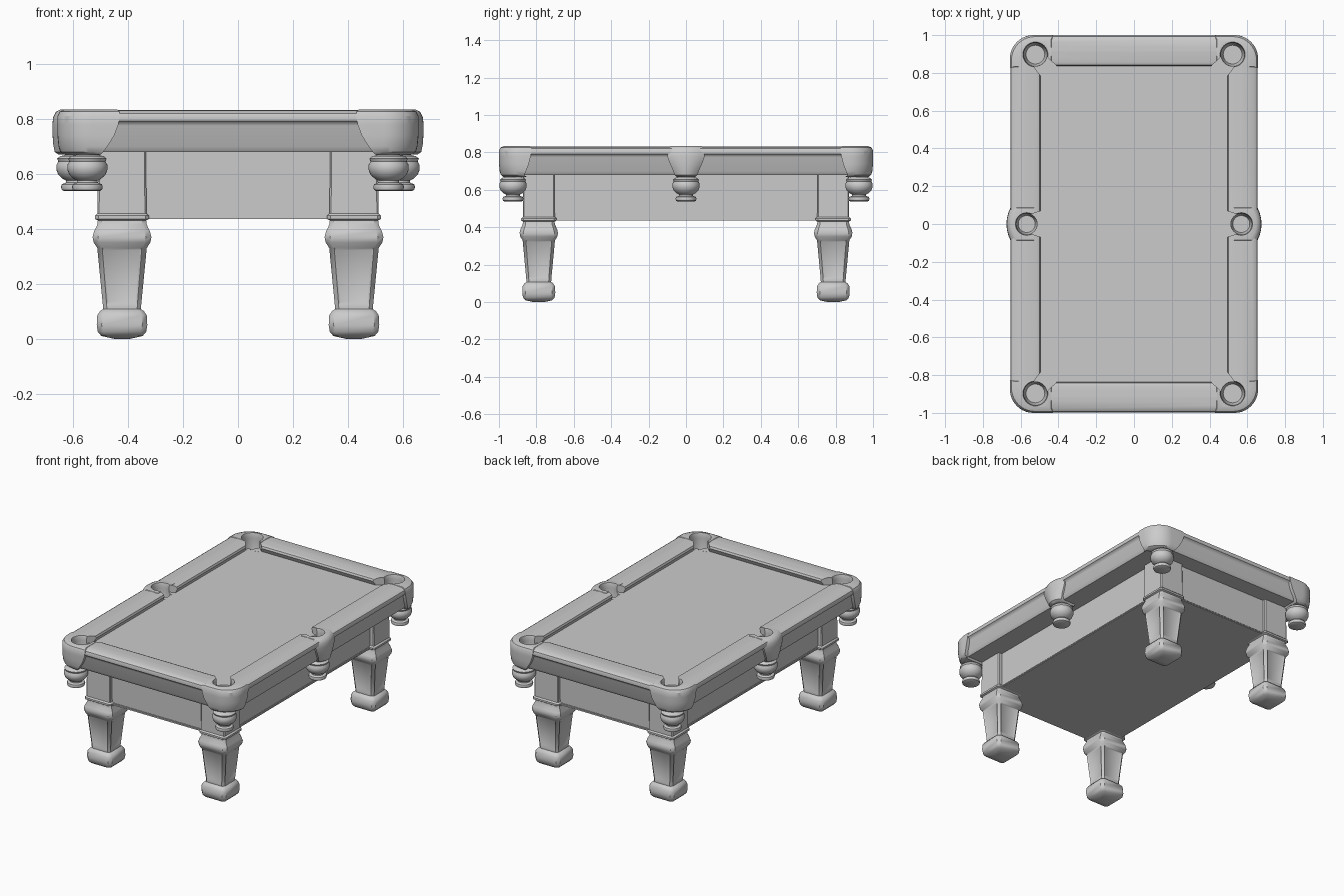
import bpy, bmesh, math
from mathutils import Vector

cube = bpy.data.objects.get("Cube")
if cube:
    bpy.data.objects.remove(cube)

grey = bpy.data.materials.new("plain_grey")
grey.use_nodes = True
COLOUR = (0.6, 0.6, 0.6, 1)
grey.diffuse_color = COLOUR
grey.node_tree.nodes["Principled BSDF"].inputs["Base Color"].default_value = COLOUR


def finish(name, bm, angle=35):
    bmesh.ops.recalc_face_normals(bm, faces=bm.faces)
    mesh = bpy.data.meshes.new(name)
    bm.to_mesh(mesh)
    bm.free()
    mesh.materials.append(grey)
    ob = bpy.data.objects.new(name, mesh)
    bpy.context.collection.objects.link(ob)
    smooth(ob, angle)
    return ob


def smooth(ob, angle=35):
    bpy.ops.object.select_all(action='DESELECT')
    ob.select_set(True)
    bpy.context.view_layer.objects.active = ob
    bpy.ops.object.shade_smooth_by_angle(angle=math.radians(angle))


def loft(bm, rings):
    """Skin a stack of equal-sized closed rings and cap both ends."""
    loops = [[bm.verts.new(p) for p in ring] for ring in rings]
    n = len(loops[0])
    sides = []
    for a, b in zip(loops, loops[1:]):
        sides.append([bm.faces.new((a[i], a[(i + 1) % n], b[(i + 1) % n], b[i])) for i in range(n)])
    bm.faces.new(loops[0])
    bm.faces.new(loops[-1])
    return sides


def block(name, hx, hy, z0, z1, bevel=0.0):
    bm = bmesh.new()
    loft(bm, [[(sx * hx, sy * hy, z) for sx, sy in ((-1, -1), (1, -1), (1, 1), (-1, 1))] for z in (z0, z1)])
    if bevel:
        bmesh.ops.bevel(bm, geom=bm.edges[:], offset=bevel, segments=2, affect='EDGES')
    return finish(name, bm)


def circle(cx, cy, r, z, n=32):
    return [(cx + r * math.cos(math.tau * i / n), cy + r * math.sin(math.tau * i / n), z) for i in range(n)]


def side_name(sx, sy):
    return ("front_" if sy < 0 else "back_" if sy > 0 else "") + ("left" if sx > 0 else "right")


CORNERS = [(sx, sy) for sx in (1, -1) for sy in (1, -1)]
POCKETS = CORNERS + [(1, 0), (-1, 0)]
BED = 0.785
carved = []

# Playing bed, apron and bottom moulding
carved.append(block("playing_bed", 0.61, 0.95, 0.68, BED))
block("apron", 0.483, 0.85, 0.44, 0.69)
block("apron_moulding", 0.49, 0.857, 0.435, 0.45, 0.004)

# Rails: one cross-section (distance from outer edge, height) run along each side
PROFILE = [(0.035, 0.68), (0.022, 0.70), (0.018, 0.775), (0.012, 0.787), (0.002, 0.793), (0, 0.805),
           (0.005, 0.82), (0.02, 0.83), (0.08, 0.833), (0.14, 0.831), (0.155, 0.825), (0.16, 0.812),
           (0.145, 0.78), (0.145, 0.68)]
for s in (1, -1):
    bm = bmesh.new()
    loft(bm, [[(x, s * (0.997 - d), z) for d, z in PROFILE] for x in (-0.5, 0.5)])
    carved.append(finish("back_rail" if s > 0 else "front_rail", bm))
for sx, sy in CORNERS:
    bm = bmesh.new()
    loft(bm, [[(sx * (0.655 - d), sy * y, z) for d, z in PROFILE] for y in (0.03, 0.89)])
    carved.append(finish(side_name(sx, sy) + "_side_rail", bm))

# Corner pocket shells: height, inner x, inner y, pull-in of the outer face
CORNER_LEVELS = [(0.67, 0.50, 0.875, 0.022), (0.68, 0.49, 0.865, 0.010), (0.70, 0.475, 0.855, 0.004),
                 (0.74, 0.45, 0.84, 0), (0.78, 0.435, 0.83, 0), (0.81, 0.43, 0.825, 0),
                 (0.826, 0.432, 0.828, 0.008), (0.834, 0.44, 0.835, 0.025)]


def corner_ring(sx, sy, z, xa, ya, inset):
    x1, y1, r = 0.657 - inset, 1.0 - inset, 0.125
    pts = [(xa, ya), (x1, ya)]
    for i in range(11):
        a = math.pi / 2 * i / 10
        pts.append((x1 - r + r * math.cos(a), y1 - r + r * math.sin(a)))
    pts.append((xa, y1))
    return [(sx * x, sy * y, z) for x, y in pts]


for sx, sy in CORNERS:
    bm = bmesh.new()
    loft(bm, [corner_ring(sx, sy, *lv) for lv in CORNER_LEVELS])
    carved.append(finish(side_name(sx, sy) + "_corner_shell", bm))

# Side pocket shells: height, half width, pull-in of the outer face
SIDE_LEVELS = [(0.67, 0.05, 0.022), (0.68, 0.06, 0.008), (0.71, 0.072, 0.002), (0.75, 0.09, 0),
               (0.78, 0.10, 0), (0.805, 0.10, 0.002), (0.825, 0.094, 0.012), (0.834, 0.085, 0.028)]
for sx in (1, -1):
    bm = bmesh.new()
    rings = []
    for z, w, inset in SIDE_LEVELS:
        ring = [(sx * 0.53, -w, z)]
        for i in range(13):
            t = i / 6 - 1
            ring.append((sx * (0.675 - inset - 0.028 * t * t), w * t, z))
        rings.append(ring + [(sx * 0.53, w, z)])
    loft(bm, rings)
    carved.append(finish(side_name(sx, 0) + "_side_shell", bm))

# Pocket cutters: a round well plus a flared mouth above the bed
CORNER_MOUTH = [(0.38, 0.76), (0.495, 0.785), (0.535, 0.84), (0.52, 0.90), (0.465, 0.89), (0.405, 0.832)]
SIDE_MOUTH = [(0.46, -0.075), (0.497, -0.068), (0.55, -0.05), (0.55, 0.05), (0.497, 0.068), (0.46, 0.075)]
cutters = []
for sx, sy in POCKETS:
    if sy:
        cx, cy, r, mouth = 0.522 * sx, 0.897 * sy, 0.062, [(sx * x, sy * y) for x, y in CORNER_MOUTH]
    else:
        cx, cy, r, mouth = 0.568 * sx, 0, 0.056, [(sx * x, y) for x, y in SIDE_MOUTH]
    bm = bmesh.new()
    loft(bm, [circle(cx, cy, r * k, z) for k, z in ((0.8, 0.69), (0.95, 0.72), (1, 0.80), (1, 0.82), (1.1, 0.84))])
    cutters.append(finish("well_cutter", bm))
    bm = bmesh.new()
    loft(bm, [[(x, y, z) for x, y in mouth] for z in (BED + 0.0005, 0.86)])
    cutters.append(finish("mouth_cutter", bm))

# Carve the pockets and bake the result
for ob in carved:
    for c in cutters:
        mod = ob.modifiers.new("pocket", 'BOOLEAN')
        mod.operation, mod.solver, mod.object = 'DIFFERENCE', 'EXACT', c
    deps = bpy.context.evaluated_depsgraph_get()
    baked = bpy.data.meshes.new_from_object(ob.evaluated_get(deps))
    ob.modifiers.clear()
    ob.data = baked
    smooth(ob)
for c in cutters:
    bpy.data.objects.remove(c)

# Hanging pocket cups turned from one profile (radius, height)
CUP = [(0.045, 0.69), (0.042, 0.668), (0.06, 0.664), (0.07, 0.655), (0.066, 0.645), (0.073, 0.632),
       (0.073, 0.615), (0.066, 0.597), (0.05, 0.582), (0.037, 0.575), (0.038, 0.568), (0.053, 0.562),
       (0.056, 0.552), (0.053, 0.542), (0.046, 0.538)]
for sx, sy in POCKETS:
    cx, cy = (0.548 * sx, 0.925 * sy) if sy else (0.588 * sx, 0)
    bm = bmesh.new()
    loft(bm, [circle(cx, cy, r, z) for r, z in CUP])
    finish(side_name(sx, sy) + "_pocket_cup", bm)

# Legs: chamfered square sections (half width, chamfer, height)
LEG = [(0.03, 0.008, 0), (0.075, 0.015, 0.01), (0.088, 0.018, 0.025), (0.092, 0.018, 0.05),
       (0.09, 0.018, 0.085), (0.08, 0.016, 0.10), (0.069, 0.014, 0.108), (0.07, 0.014, 0.125),
       (0.09, 0.018, 0.33), (0.103, 0.02, 0.35), (0.107, 0.02, 0.37), (0.102, 0.02, 0.39), (0.09, 0.016, 0.415),
       (0.088, 0.014, 0.43), (0.098, 0.012, 0.436), (0.098, 0.012, 0.448), (0.089, 0.006, 0.456),
       (0.087, 0.005, 0.685)]
SHAFT = 7
for sx, sy in CORNERS:
    bm = bmesh.new()
    rings = []
    for h, c, z in LEG:
        k = h - c
        octagon = [(h, -k), (h, k), (k, h), (-k, h), (-h, k), (-h, -k), (-k, -h), (k, -h)]
        rings.append([(0.422 * sx + x, 0.787 * sy + y * 0.96, z) for x, y in octagon])
    sides = loft(bm, rings)
    # Sunken panels on the four broad shaft faces
    bmesh.ops.recalc_face_normals(bm, faces=bm.faces)
    bmesh.ops.inset_individual(bm, faces=sides[SHAFT][::2], thickness=0.012, depth=-0.006)
    finish(side_name(sx, sy) + "_leg", bm, 40)
